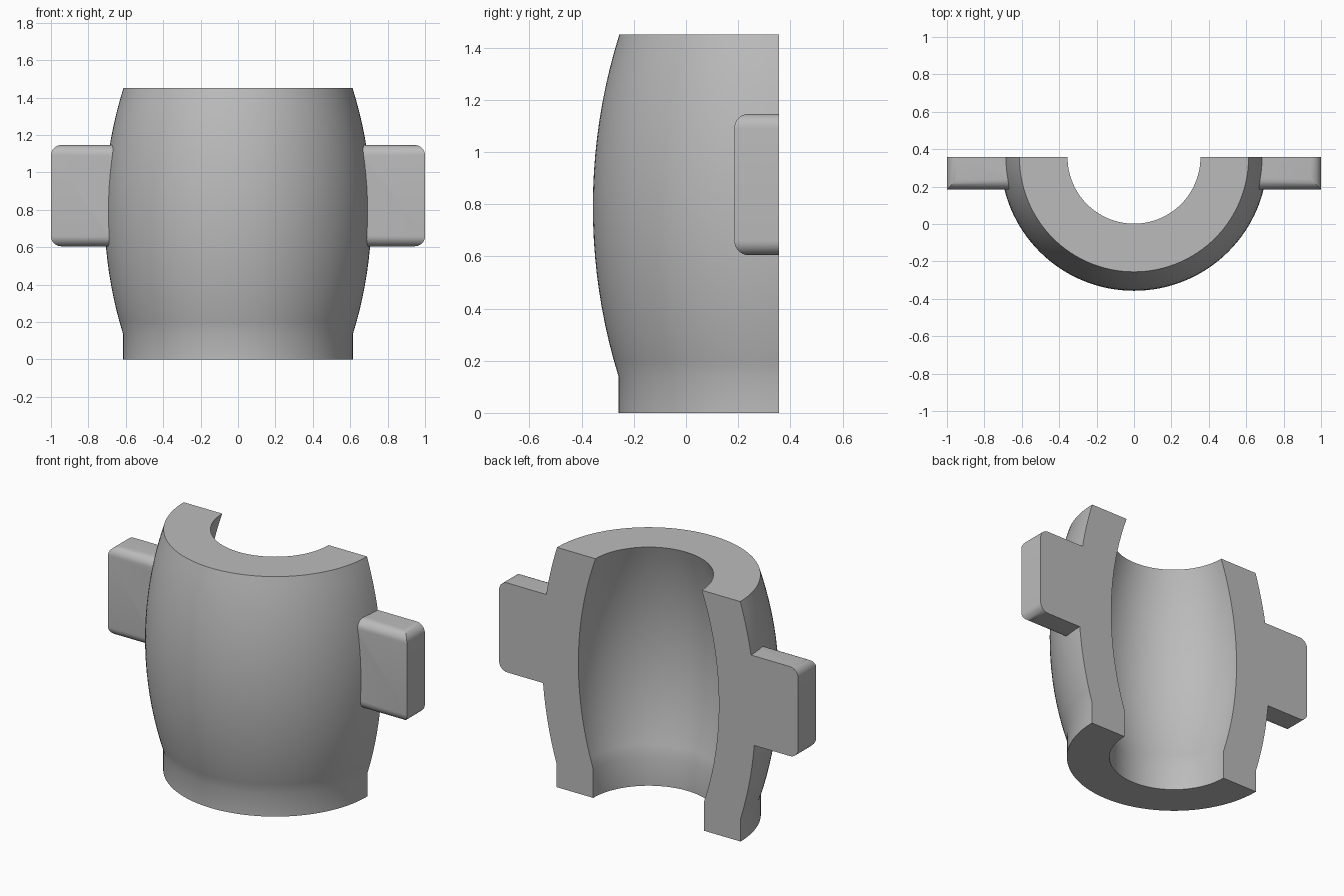
import bpy
import bmesh
from math import sin, cos, pi, sqrt

cube = bpy.data.objects.get("Cube")
if cube:
    bpy.data.objects.remove(cube)

HEIGHT, MID_Z = 1.45, 0.79
AXIS_Y = 0.357            # the flat cut plane holds the barrel axis
BULGE_R, WALL = 0.714, 0.244
ARC_R = 2.2               # radius of the outer bulge curve
END_R = 0.615             # radius of the straight collar
ARC_STEPS, TURN_STEPS = 20, 64

grey = bpy.data.materials.new("plain grey")
grey.use_nodes = True
colour = (0.5, 0.5, 0.5, 1)
grey.diffuse_color = colour
grey.node_tree.nodes["Principled BSDF"].inputs["Base Color"].default_value = colour


def make_object(name, bm):
    bmesh.ops.recalc_face_normals(bm, faces=bm.faces)
    mesh = bpy.data.meshes.new(name)
    bm.to_mesh(mesh)
    bm.free()
    mesh.materials.append(grey)
    obj = bpy.data.objects.new(name, mesh)
    bpy.context.collection.objects.link(obj)
    return obj


def wall_curve(offset):
    """Straight collar, then the bulging arc, as (radius, z) from the bottom up."""
    arc_r, collar_r = ARC_R - offset, END_R - offset
    centre = BULGE_R - ARC_R
    kink = MID_Z - sqrt(arc_r ** 2 - (collar_r - centre) ** 2)
    points = [(collar_r, 0)]
    for i in range(ARC_STEPS + 1):
        z = kink + (HEIGHT - kink) * i / ARC_STEPS
        points.append((centre + sqrt(arc_r ** 2 - (z - MID_Z) ** 2), z))
    return points


def bridge_rings(bm, rings):
    for a, b in zip(rings, rings[1:]):
        for i in range(len(a)):
            j = (i + 1) % len(a)
            bm.faces.new((a[i], a[j], b[j], b[i]))
    bm.faces.new(rings[0])
    bm.faces.new(rings[-1])


# Half barrel: the wall section swept half a turn and capped at both cuts
section = wall_curve(0) + wall_curve(WALL)[::-1]
bm = bmesh.new()
rings = []
for step in range(TURN_STEPS + 1):
    a = pi + pi * step / TURN_STEPS
    rings.append([bm.verts.new((r * cos(a), AXIS_Y + r * sin(a), z)) for r, z in section])
bridge_rings(bm, rings)
barrel = make_object("half_barrel", bm)


def make_tab(name, side):
    """Block with rounded top and bottom rims on its front and outer sides."""
    low, high, fillet, steps = 0.605, 1.146, 0.055, 8
    levels = []
    for i in range(steps + 1):
        a = pi / 2 * i / steps
        levels.append((fillet * (1 - sin(a)), fillet * (1 - cos(a))))
    stack = [(inset, low + rise) for inset, rise in levels]
    stack += [(inset, high - rise) for inset, rise in reversed(levels)]
    bm = bmesh.new()
    rings = []
    for inset, z in stack:
        outer, front = side * (1 - inset), 0.185 + inset
        inner = side * 0.58
        corners = ((inner, front), (outer, front), (outer, AXIS_Y), (inner, AXIS_Y))
        rings.append([bm.verts.new((x, y, z)) for x, y in corners])
    bridge_rings(bm, rings)
    return make_object(name, bm)


# Side tabs, merged into the barrel wall
bpy.context.view_layer.objects.active = barrel
for name, side in (("left_tab", 1), ("right_tab", -1)):
    tab = make_tab(name, side)
    union = barrel.modifiers.new(name, "BOOLEAN")
    union.operation = "UNION"
    union.solver = "EXACT"
    union.object = tab
    bpy.ops.object.modifier_apply(modifier=union.name)
    bpy.data.objects.remove(tab)

# Smooth shading with crisp edges
bpy.ops.object.select_all(action="DESELECT")
barrel.select_set(True)
bpy.ops.object.shade_smooth_by_angle(angle=pi / 6)
